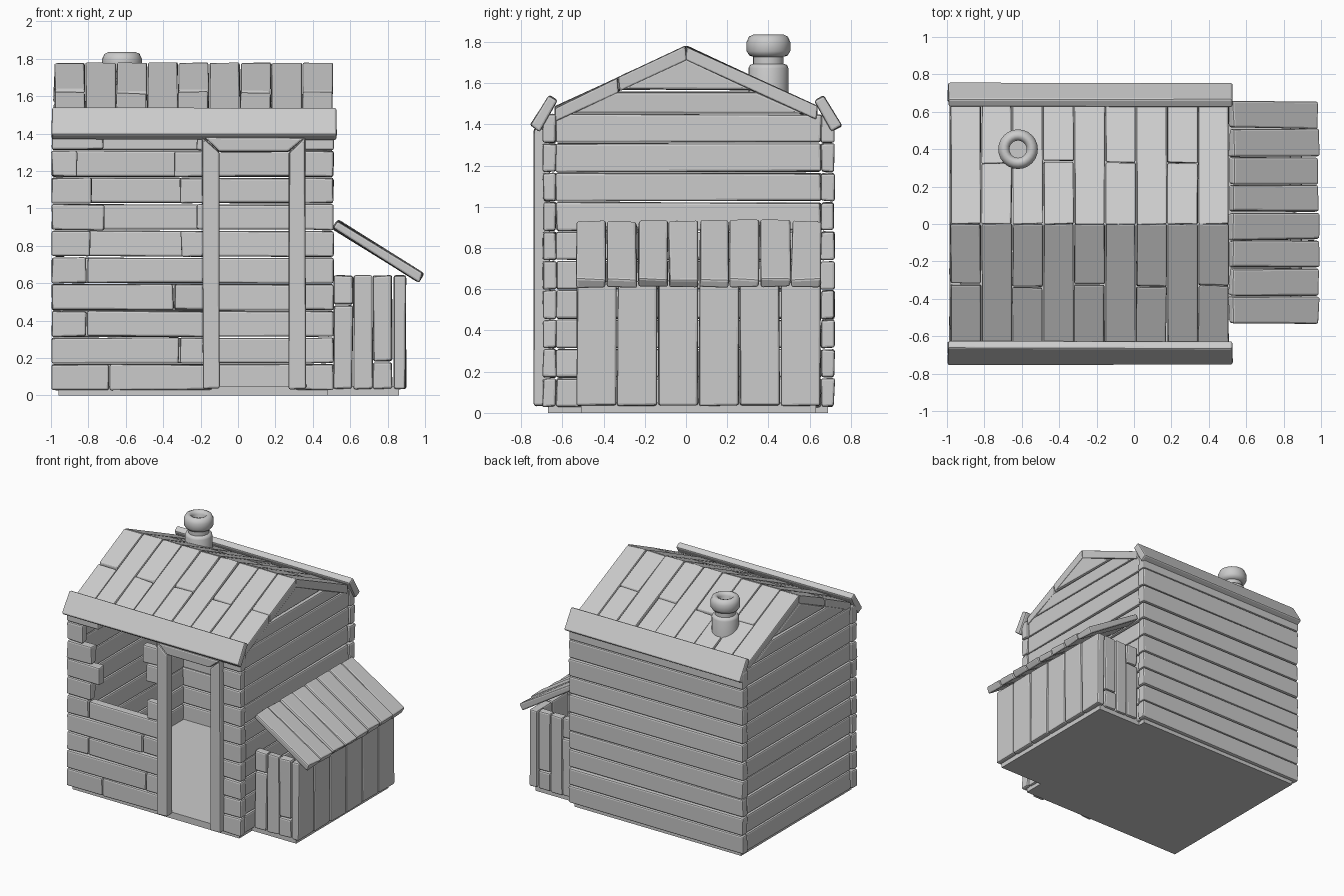
import bpy, bmesh, math, random
from mathutils import Vector

if "Cube" in bpy.data.objects:
    bpy.data.objects.remove(bpy.data.objects["Cube"])

random.seed(4)


def prism(bm, pts, axis, a, b, jit=0.004):
    """Extrude a 2D outline along x (pts are y,z) or y (pts are x,z), slightly uneven."""
    def j():
        return random.uniform(-jit, jit)
    rings = []
    for t in (a, b):
        ring = []
        for p, q in pts:
            co = (t + j(), p + j(), q + j()) if axis == 'x' else (p + j(), t + j(), q + j())
            ring.append(bm.verts.new(co))
        rings.append(ring)
    n = len(pts)
    faces = [bm.faces.new(rings[0]), bm.faces.new(rings[1][::-1])]
    for i in range(n):
        k = (i + 1) % n
        faces.append(bm.faces.new((rings[0][k], rings[0][i], rings[1][i], rings[1][k])))
    bmesh.ops.recalc_face_normals(bm, faces=faces)


def box(bm, x, y, z, jit=0.004):
    prism(bm, [(y[0], z[0]), (y[1], z[0]), (y[1], z[1]), (y[0], z[1])], 'x', x[0], x[1], jit)


def finish(bm, name, bevel=0.011):
    me = bpy.data.meshes.new(name)
    bm.to_mesh(me)
    bm.free()
    ob = bpy.data.objects.new(name, me)
    bpy.context.collection.objects.link(ob)
    if bevel:
        m = ob.modifiers.new("worn_edges", 'BEVEL')
        m.width = bevel
        m.segments = 2
        m.limit_method = 'ANGLE'
    return ob


def row(r):
    z = 0.03 + 0.1425 * r
    return (z, z + 0.136)


# floor slabs
bm = bmesh.new()
box(bm, (-0.96, 0.48), (-0.67, 0.69), (0, 0.05), 0)
box(bm, (0.48, 0.86), (-0.51, 0.63), (0, 0.05), 0)
finish(bm, "floor", 0)

# front wall: (end of left plank, start of right plank) per row; rows 5+ leave the window open
bm = bmesh.new()
gaps = [(-0.69, -0.685), (-0.315, -0.31), (-0.81, -0.805), (-0.345, -0.34), (-0.81, -0.805),
        (-0.79, -0.305), (-0.715, -0.22), (-0.78, -0.31), (-0.86, -0.34), (-0.72, -0.22)]
for r, (e, s) in enumerate(gaps):
    for x in ((-0.995, e), (s, -0.14), (0.31, 0.51)):
        box(bm, x, (-0.695, -0.63), row(r))
finish(bm, "front_wall")

# back wall
bm = bmesh.new()
for r in range(10):
    box(bm, (-0.995, 0.51), (0.655, 0.72), row(r))
finish(bm, "back_wall")

# side walls with gable planks
for name, x in (("right_wall", (0.44, 0.5)), ("left_wall", (-0.985, -0.925))):
    bm = bmesh.new()
    for r in range(10):
        box(bm, x, (-0.63, 0.655), row(r))
    prism(bm, [(-0.575, 1.455), (0.575, 1.455), (0.345, 1.557), (-0.345, 1.557)], 'x', *x)
    prism(bm, [(-0.32, 1.567), (0.32, 1.567), (0, 1.715)], 'x', *x)
    finish(bm, name)

# mitred door frame
bm = bmesh.new()
y = (-0.738, -0.66)
prism(bm, [(-0.19, 0.035), (-0.1, 0.035), (-0.1, 1.3), (-0.19, 1.38)], 'y', *y)
prism(bm, [(0.27, 0.035), (0.362, 0.035), (0.362, 1.38), (0.27, 1.3)], 'y', *y)
prism(bm, [(-0.1, 1.3), (0.27, 1.3), (0.355, 1.38), (-0.185, 1.38)], 'y', *y)
finish(bm, "door_frame")

# roof boards: mitred at the ridge, every other column split in two
for name, side in (("front_roof", -1), ("back_roof", 1)):
    bm = bmesh.new()
    for i in range(9):
        x0 = -0.98 + i * 0.1655
        split = (i % 2 == 0) == (side < 0)
        cuts = [0, 0.33 + random.uniform(-0.01, 0.01), 0.64] if split else [0, 0.64]
        for k in range(len(cuts) - 1):
            a, b = cuts[k], cuts[k + 1] - 0.004
            d = 0.006 * k
            pts = [(side * a, 1.78 - 0.46 * a - d), (side * b, 1.78 - 0.46 * b - d),
                   (side * b, 1.713 - 0.46 * b - d), (side * a, 1.713 - 0.46 * a - d)]
            prism(bm, pts, 'x', x0, x0 + 0.161)
    finish(bm, name, 0.008)

# eave boards
for name, s in (("front_eave", -1), ("back_eave", 1)):
    bm = bmesh.new()
    pts = [(s * 0.665, 1.543), (s * 0.62, 1.515), (s * 0.708, 1.365), (s * 0.758, 1.395)]
    prism(bm, pts, 'x', -0.995, 0.525)
    finish(bm, name)

# chimney pipe, lathed
bm = bmesh.new()
prof = [(0.097, 1.48), (0.097, 1.672), (0.09, 1.688), (0.074, 1.694), (0.074, 1.728), (0.093, 1.734),
        (0.106, 1.755), (0.106, 1.8), (0.094, 1.826), (0.075, 1.835), (0.058, 1.83), (0.046, 1.81),
        (0.046, 1.7), (0, 1.7)]
vs = [bm.verts.new((-0.62 + r, 0.4, z)) for r, z in prof]
es = [bm.edges.new(p) for p in zip(vs, vs[1:])]
bmesh.ops.spin(bm, geom=vs + es, cent=(-0.62, 0.4, 0), axis=(0, 0, 1), angle=math.tau, steps=24)
bmesh.ops.remove_doubles(bm, verts=bm.verts, dist=0.0005)
bmesh.ops.recalc_face_normals(bm, faces=bm.faces)
chimney = finish(bm, "chimney", 0)
bpy.context.view_layer.objects.active = chimney
chimney.select_set(True)
bpy.ops.object.shade_smooth_by_angle(angle=math.radians(50))

# lean-to outer wall
bm = bmesh.new()
for i in range(6):
    y0 = -0.53 + i * 0.198
    box(bm, (0.835, 0.897), (y0, y0 + 0.193), (0.035, 0.64))
finish(bm, "lean_to_outer_wall")

# lean-to end walls, two boards pieced
for name, y in (("lean_to_front_wall", (-0.525, -0.465)), ("lean_to_back_wall", (0.59, 0.65))):
    bm = bmesh.new()
    for i, cut in enumerate((0.485, None, 0.18)):
        x = (0.513 + i * 0.105, 0.613 + i * 0.105)
        if cut:
            box(bm, x, y, (0.035, cut - 0.003))
            box(bm, x, y, (cut + 0.003, 0.64))
        else:
            box(bm, x, y, (0.035, 0.64))
    finish(bm, name)

# lean-to roof boards
bm = bmesh.new()
for i in range(8):
    y0 = -0.53 + i * 0.149
    pts = [(0.532, 0.937), (0.505, 0.893), (0.965, 0.605), (0.992, 0.65)]
    prism(bm, pts, 'y', y0, y0 + 0.143, 0.006)
finish(bm, "lean_to_roof")
